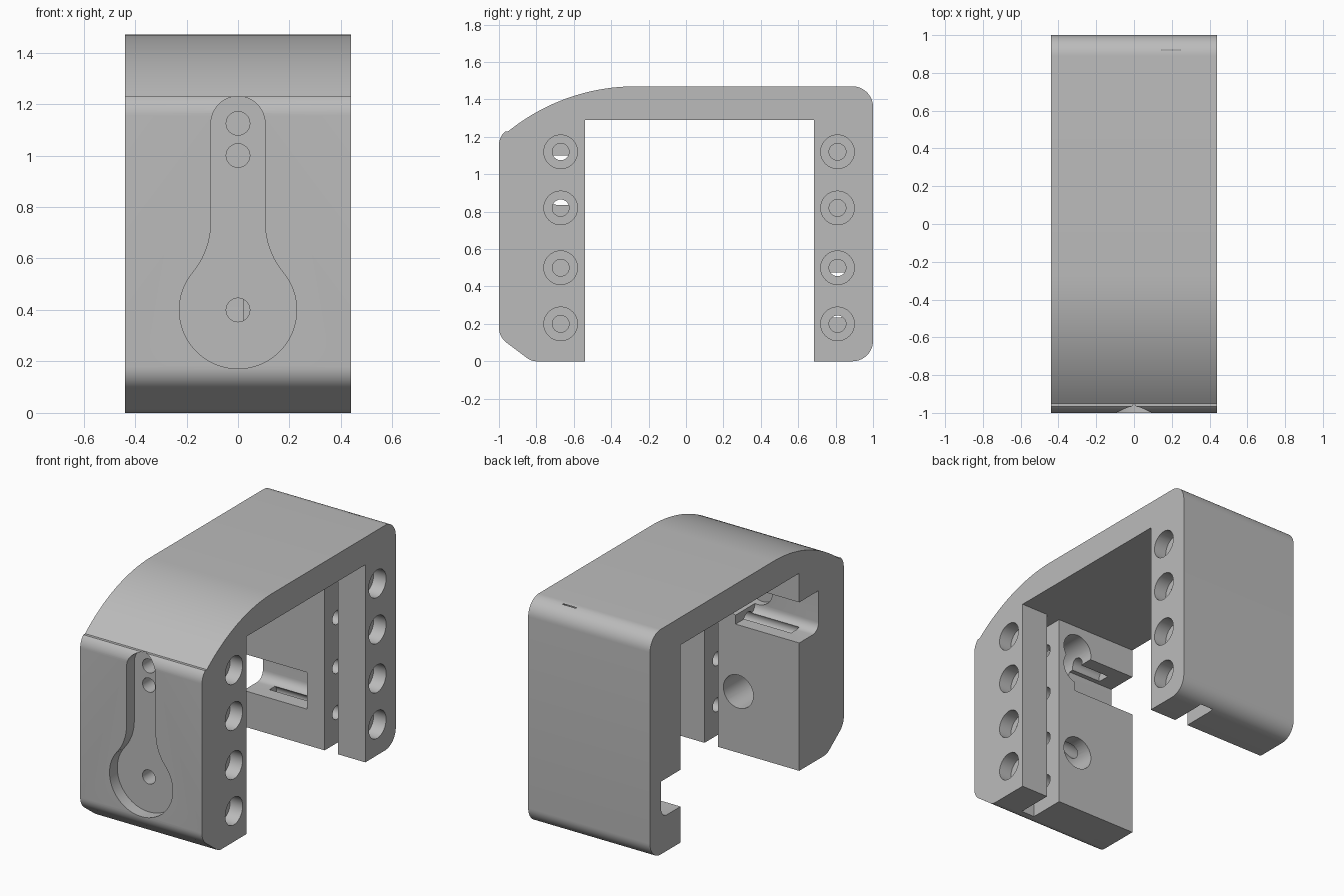
import bpy, bmesh, math
from mathutils import Vector

cube = bpy.data.objects.get("Cube")
if cube:
    bpy.data.objects.remove(cube, do_unlink=True)

grey = bpy.data.materials.new("plain grey")
grey.use_nodes = True
GREY = (0.5, 0.5, 0.5, 1)
grey.diffuse_color = GREY
grey.node_tree.nodes["Principled BSDF"].inputs["Base Color"].default_value = GREY

HALF = 0.44                      # half width of the bracket
BOLT_Y = (-0.67, 0.81)
BOLT_Z = (0.2, 0.5, 0.82, 1.12)


def arc(cu, cv, r, start, end, n=12):
    """Points on an arc, angles in degrees."""
    angles = [math.radians(start + (end - start) * i / n) for i in range(n + 1)]
    return [(cu + r * math.cos(a), cv + r * math.sin(a)) for a in angles]


def prism(name, points, low, high, axis):
    """Extrude a (y, z) outline along x, or an (x, z) outline along y."""
    def place(u, v, w):
        return (w, u, v) if axis == "x" else (u, w, v)
    bm = bmesh.new()
    face = bm.faces.new([bm.verts.new(place(u, v, low)) for u, v in points])
    top = bmesh.ops.extrude_face_region(bm, geom=[face])["geom"]
    shift = Vector(place(0, 0, high - low))
    bmesh.ops.translate(bm, vec=shift, verts=[g for g in top if isinstance(g, bmesh.types.BMVert)])
    bmesh.ops.recalc_face_normals(bm, faces=bm.faces)
    mesh = bpy.data.meshes.new(name)
    bm.to_mesh(mesh)
    bm.free()
    obj = bpy.data.objects.new(name, mesh)
    bpy.context.scene.collection.objects.link(obj)
    mesh.materials.append(grey)
    return obj


def rod(name, u, v, r, low, high, axis):
    return prism(name, arc(u, v, r, 0, 360, 32)[:-1], low, high, axis)


def rect(u0, v0, u1, v1):
    return [(u0, v0), (u1, v0), (u1, v1), (u0, v1)]


# Bracket: an arch outline with rounded corners and a sloping front shoulder
sweep = math.degrees(math.asin(0.68 / 1.083))
outline = [(-0.54, 0), (-0.54, 1.29), (0.685, 1.29), (0.685, 0)]
outline += arc(0.89, 0.11, 0.11, -90, 0)
outline += arc(0.89, 1.36, 0.11, 0, 90)
outline += arc(-0.27, 0.387, 1.083, 90, 90 + sweep, 24)
outline += arc(-0.9, 1.155, 0.1, 132, 180, 8)
outline += arc(-0.9, 0.18, 0.1, 180, 233, 8)
outline += arc(-0.8, 0.08, 0.08, 233, 270, 6)
bracket = prism("bracket", outline, -HALF, HALF, "x")

cutters = []

# Keyhole hanger recess in the front: round pocket, flared neck, round top
flare = math.degrees(math.atan2(0.34, 0.408))
right = arc(0, 0.4, 0.228, -90, flare, 28) + arc(0.408, 0.74, 0.303, 180 + flare, 180)
right += arc(0, 1.125, 0.105, 0, 90)
keyhole = right + [(-u, v) for u, v in reversed(right[1:-1])]
cutters.append(prism("keyhole_cutter", keyhole, -1.1, -0.92, "y"))

# Screw holes through the front leg, with pockets on its inner side
for z in (0.4, 1.0, 1.125):
    cutters.append(rod("screw_cutter", 0, z, 0.046, -0.95, -0.5, "y"))
    cutters.append(rod("pocket_cutter", 0, z, 0.108, -0.79, -0.5, "y"))

# Recesses open to one side, with a rounded lower inner edge
for sign, mouth, wall, low, high in ((-1, -0.5, -0.74, 0.835, 1.1), (1, 0.65, 0.885, 0.235, 0.475)):
    corner = arc(wall - sign * 0.06, low + 0.06, 0.06, -90, 0 if sign > 0 else -180, 8)
    shape = [(mouth, high), (mouth, low)] + corner + [(wall, high)]
    cutters.append(prism("recess_cutter", shape, -0.5, 0.02, "x"))

# Plate slots in both legs
cutters.append(prism("front_slot_cutter", rect(-0.78, -0.1, -0.5, 1.29), 0.147, 0.244, "x"))
cutters.append(prism("back_slot_cutter", rect(0.65, -0.1, 0.925, 1.466), 0.147, 0.244, "x"))

# Counterbored bolt holes in the side
for y in BOLT_Y:
    for z in BOLT_Z:
        cutters.append(rod("bolt_cutter", y, z, 0.045, -0.32, 0.5, "x"))
        cutters.append(rod("counterbore_cutter", y, z, 0.09, 0.35, 0.5, "x"))

# Cut everything from the bracket
bpy.context.view_layer.objects.active = bracket
for cutter in cutters:
    cutter.hide_render = True
    mod = bracket.modifiers.new("cut", "BOOLEAN")
    mod.operation = "DIFFERENCE"
    mod.solver = "EXACT"
    mod.object = cutter
    bpy.ops.object.modifier_apply(modifier=mod.name)
for cutter in cutters:
    bpy.data.objects.remove(cutter, do_unlink=True)

bpy.ops.object.select_all(action="DESELECT")
bracket.select_set(True)
bpy.ops.object.shade_smooth_by_angle(angle=math.radians(30))
